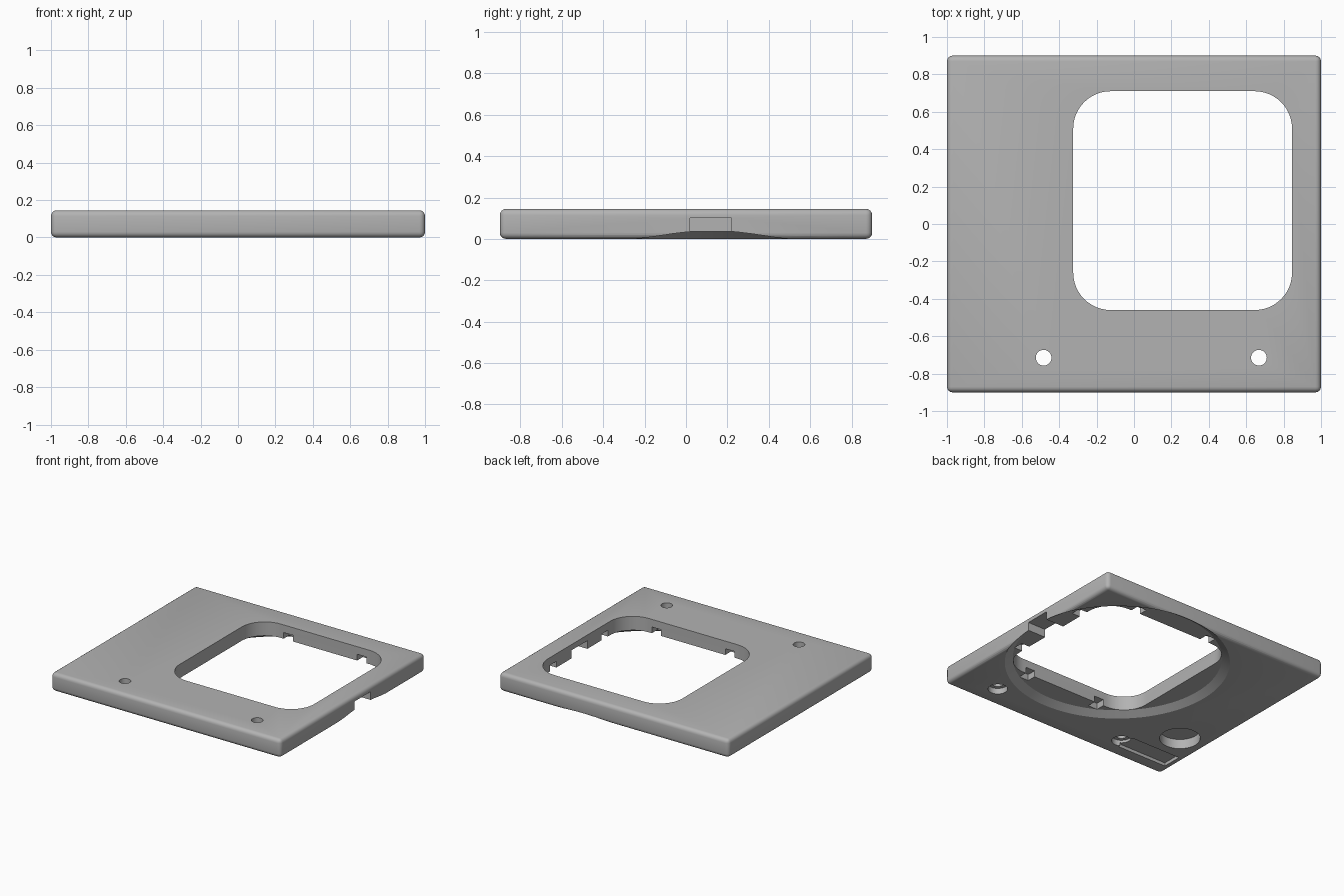
import bpy, bmesh, math
from mathutils import Matrix, Vector

cube = bpy.data.objects.get("Cube")
if cube:
    bpy.data.objects.remove(cube, do_unlink=True)

grey = bpy.data.materials.new("satin grey")
grey.use_nodes = True
tone = (0.45, 0.45, 0.45, 1)
grey.diffuse_color = tone
grey.node_tree.nodes["Principled BSDF"].inputs["Base Color"].default_value = tone

THICK = 0.145
CX, CY = 0.26, 0.125      # window centre
HALF = 0.585              # window half width
LEDGE = 0.036             # height of the round recess


def make(name, bm):
    bmesh.ops.recalc_face_normals(bm, faces=bm.faces)
    mesh = bpy.data.meshes.new(name)
    bm.to_mesh(mesh)
    bm.free()
    mesh.materials.append(grey)
    obj = bpy.data.objects.new(name, mesh)
    bpy.context.collection.objects.link(obj)
    return obj


def box(name, low, high, turn=None):
    bm = bmesh.new()
    low, high = Vector(low), Vector(high)
    size = high - low
    bmesh.ops.create_cube(bm, size=1, matrix=Matrix.Translation((low + high) / 2)
                          @ Matrix.Diagonal((*size, 1)))
    if turn is not None:
        bm.transform(turn)
    return make(name, bm)


def drum(name, x, y, low, high, r_low, r_high=None, sides=48):
    bm = bmesh.new()
    bmesh.ops.create_cone(bm, cap_ends=True, segments=sides, radius1=r_low,
                          radius2=r_high or r_low, depth=high - low,
                          matrix=Matrix.Translation((x, y, (low + high) / 2)))
    return make(name, bm)


def apply(obj, mod):
    bpy.context.view_layer.objects.active = obj
    bpy.ops.object.modifier_apply(modifier=mod.name)


def cut(obj, tool):
    mod = obj.modifiers.new("cut", "BOOLEAN")
    mod.operation = "DIFFERENCE"
    mod.solver = "EXACT"
    mod.object = tool
    tool.hide_render = True
    apply(obj, mod)
    bpy.data.objects.remove(tool, do_unlink=True)


# Plate with rounded edges
plate = box("cover_plate", (-1, -0.9, 0), (1, 0.9, THICK))
bevel = plate.modifiers.new("round", "BEVEL")
bevel.width = 0.03
bevel.segments = 4
apply(plate, bevel)

# Rounded square window
bm = bmesh.new()
radius = 0.2
ring = []
for corner in range(4):
    mid = math.pi / 4 + corner * math.pi / 2
    reach = (HALF - radius) * math.sqrt(2)
    for step in range(13):
        a = corner * math.pi / 2 + step * math.pi / 24
        ring.append(bm.verts.new((CX + reach * math.cos(mid) + radius * math.cos(a),
                                  CY + reach * math.sin(mid) + radius * math.sin(a), -0.1)))
face = bm.faces.new(ring)
grown = bmesh.ops.extrude_face_region(bm, geom=[face])["geom"]
bmesh.ops.translate(bm, vec=(0, 0, 0.4),
                    verts=[v for v in grown if isinstance(v, bmesh.types.BMVert)])
cut(plate, make("window_cutter", bm))

# Flared round recess underneath
cut(plate, drum("flare_cutter", CX, CY, -LEDGE, LEDGE, 0.86, 0.746, 96))

# Clip pockets at both ends of each window side
for quarter in range(4):
    turn = Matrix.Translation((CX, CY, 0)) @ Matrix.Rotation(quarter * math.pi / 2, 4, "Z")
    for side in (-1, 1):
        a, b = sorted((side * 0.28, side * 0.36))
        cut(plate, box("pocket_cutter", (0.5, a, -0.05), (0.655, b, 0.085), turn))

# Cable slot through the side
cut(plate, box("slot_cutter", (0.75, 0.02, -0.1), (1.1, 0.22, 0.1)))

# Screw holes with counterbores
for x in (-0.483, 0.668):
    cut(plate, drum("hole_cutter", x, -0.715, -0.1, 0.3, 0.042, sides=32))
    cut(plate, drum("counterbore_cutter", x, -0.715, -0.1, 0.045, 0.07, sides=32))

# Round blind pocket and shallow label recess underneath
cut(plate, drum("disc_pocket_cutter", -0.78, -0.42, -0.1, 0.075, 0.145))
cut(plate, box("recess_cutter", (-0.95, -0.79, -0.1), (-0.52, -0.635, 0.025)))

# Shading
bpy.ops.object.select_all(action="DESELECT")
plate.select_set(True)
bpy.context.view_layer.objects.active = plate
bpy.ops.object.shade_smooth_by_angle(angle=math.radians(30))
